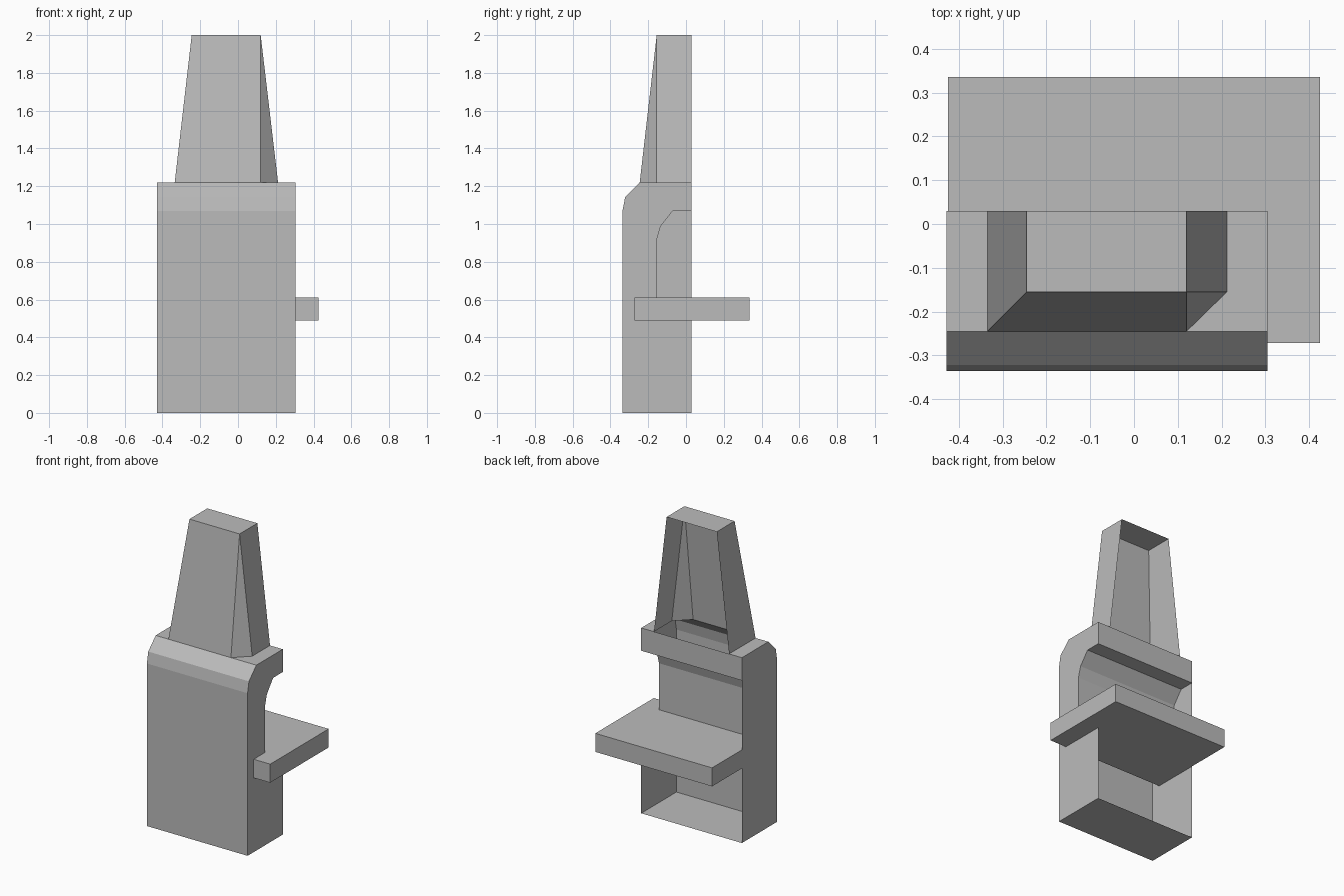
import bpy, bmesh

cube = bpy.data.objects.get("Cube")
if cube:
    bpy.data.objects.remove(cube)

grey = bpy.data.materials.new("plain_grey")
grey.use_nodes = True
colour = (0.5, 0.5, 0.5, 1)
grey.diffuse_color = colour
grey.node_tree.nodes["Principled BSDF"].inputs["Base Color"].default_value = colour


def face(bm, points):
    return bm.faces.new([bm.verts.new(p) for p in points])


def strip(bm, profile, x0, x1):
    """Stretch an open (y, z) profile sideways from x0 to x1."""
    for (ya, za), (yb, zb) in zip(profile, profile[1:]):
        face(bm, [(x0, ya, za), (x1, ya, za), (x1, yb, zb), (x0, yb, zb)])


def finish(bm, name):
    bmesh.ops.remove_doubles(bm, verts=bm.verts, dist=0.0005)
    bmesh.ops.recalc_face_normals(bm, faces=bm.faces)
    mesh = bpy.data.meshes.new(name)
    bm.to_mesh(mesh)
    bm.free()
    mesh.materials.append(grey)
    obj = bpy.data.objects.new(name, mesh)
    bpy.context.collection.objects.link(obj)
    return obj


X0, X1 = -0.428, 0.305
BACK, FRONT = 0.03, -0.336
DECK, SEAT = 1.22, 0.61
LIP = -0.245

# Base: an open-backed shell with a rounded front top and a niche
outer = [(BACK, 0), (FRONT, 0), (FRONT, 1.07), (-0.322, 1.143), (LIP, DECK)]
niche = [(-0.155, SEAT), (-0.155, 0.917), (-0.135, 0.987), (-0.07, 1.07),
         (BACK, 1.07), (BACK, DECK)]

bm = bmesh.new()
strip(bm, outer, X0, X1)
strip(bm, niche, X0, X1)
# Solid right wall, and left wall cut away by the niche
face(bm, [(X0, y, z) for y, z in outer + [(BACK, DECK)]])
face(bm, [(X1, y, z) for y, z in outer + niche[::-1] + [(BACK, SEAT)]])

# Deck on both sides of the tower opening
foot = [(-0.335, BACK), (-0.335, LIP), (0.12, LIP), (0.212, -0.155), (0.212, BACK)]
face(bm, [(x, y, DECK) for x, y in [(X0, BACK), (X0, LIP), foot[1], foot[0]]])
face(bm, [(x, y, DECK) for x, y in foot[2:] + [(X1, BACK), (X1, LIP)]])
finish(bm, "base_shell")

# Tower: tapered, open at the back, with one chamfered front corner
TOP = 2.0
crown = [(-0.245, BACK), (-0.245, -0.155), (0.12, -0.155), (0.12, -0.155), (0.12, BACK)]
bm = bmesh.new()
for i in range(len(foot) - 1):
    low = [(*foot[i], DECK), (*foot[i + 1], DECK)]
    high = [(*crown[i + 1], TOP), (*crown[i], TOP)]
    face(bm, low + (high if high[0] != high[1] else high[:1]))
face(bm, [(*p, TOP) for p in crown[:3] + crown[4:]])
finish(bm, "tower_shell")

# Shelf board running through the base
bpy.ops.mesh.primitive_cube_add(size=1, location=(0, 0.032, 0.55))
shelf = bpy.context.object
shelf.name = "shelf"
shelf.scale = (0.85, 0.608, 0.122)
bpy.ops.object.transform_apply(location=False, rotation=False, scale=True)
shelf.data.materials.append(grey)
